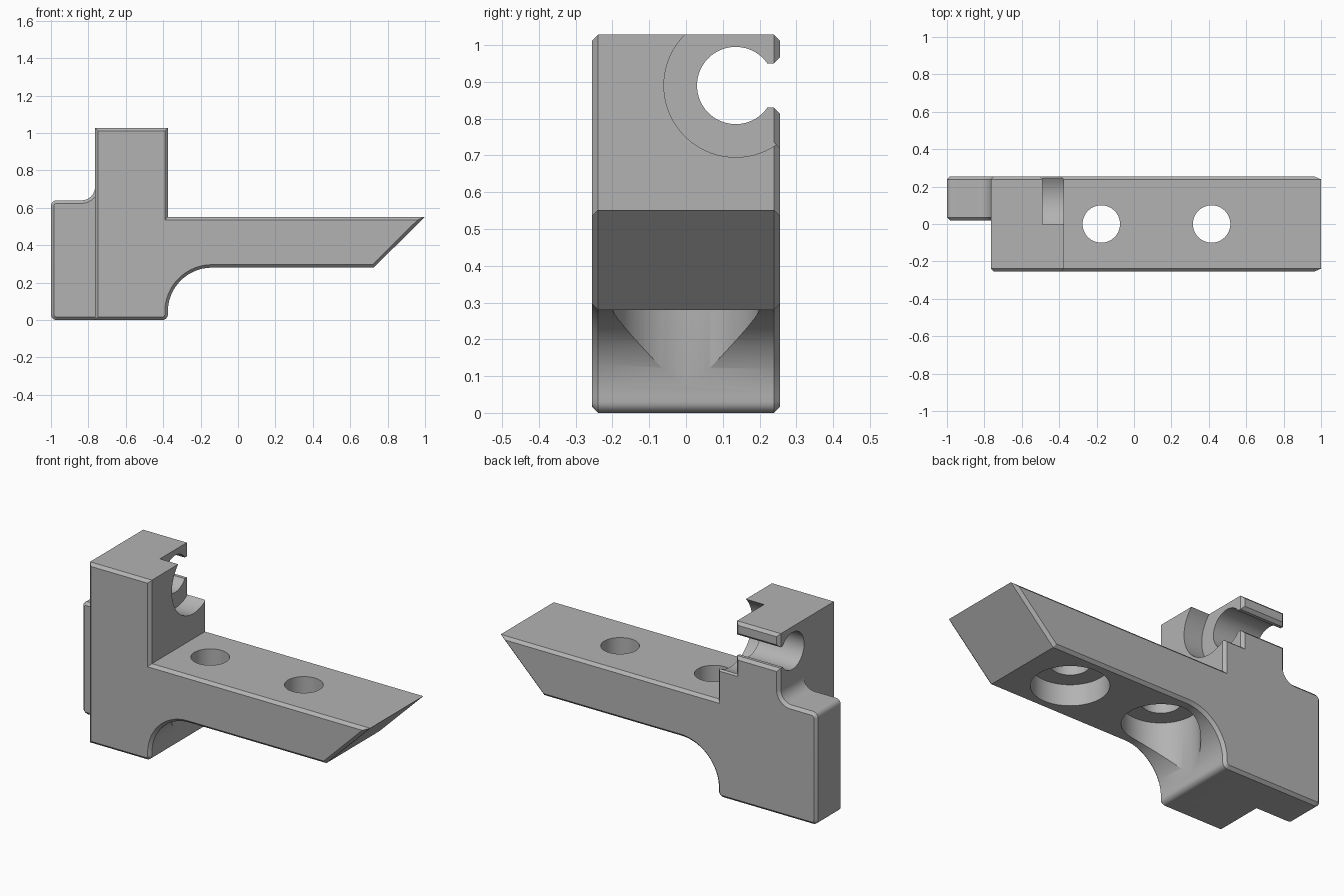
import bpy, bmesh
from math import sin, cos, radians, pi
from mathutils import Matrix

if "Cube" in bpy.data.objects:
    bpy.data.objects.remove(bpy.data.objects["Cube"], do_unlink=True)

CHAMFER = 0.016
BACK = 0.255

grey = bpy.data.materials.new("plain grey")
grey.use_nodes = True
grey.diffuse_color = (0.45, 0.45, 0.45, 1)
grey.node_tree.nodes["Principled BSDF"].inputs["Base Color"].default_value = grey.diffuse_color


def arc(cx, cz, r, start, end, steps=12):
    """Points along an arc in the x-z plane, angles in degrees."""
    angles = [radians(start + (end - start) * i / steps) for i in range(steps + 1)]
    return [(cx + r * cos(a), cz + r * sin(a)) for a in angles]


def finish(bm, name):
    bmesh.ops.recalc_face_normals(bm, faces=bm.faces[:])
    mesh = bpy.data.meshes.new(name)
    bm.to_mesh(mesh)
    bm.free()
    mesh.materials.append(grey)
    obj = bpy.data.objects.new(name, mesh)
    bpy.context.collection.objects.link(obj)
    return obj


def chamfered_plate(name, profile, y0, y1):
    """Extrude an x-z profile along y, with a chamfer round both ends."""
    bm = bmesh.new()
    rings = [[bm.verts.new((x, y, z)) for x, z in profile]
             for y in (y0 + CHAMFER, y1 - CHAMFER)]
    caps = [bm.faces.new(ring) for ring in rings]
    n = len(profile)
    for i in range(n):
        j = (i + 1) % n
        bm.faces.new((rings[0][i], rings[0][j], rings[1][j], rings[1][i]))
    bmesh.ops.recalc_face_normals(bm, faces=bm.faces[:])
    for cap in caps:
        bmesh.ops.inset_region(bm, faces=[cap], thickness=CHAMFER, depth=CHAMFER,
                               use_even_offset=True, use_boundary=True)
    return finish(bm, name)


def cylinder(name, r, axis, centre, low, high):
    """Cylinder along x or z between low and high; centre gives the other two axes."""
    bm = bmesh.new()
    bmesh.ops.create_cone(bm, cap_ends=True, segments=72, radius1=r, radius2=r,
                          depth=high - low)
    mid = (low + high) / 2
    if axis == "x":
        move = Matrix.Translation((mid, *centre)) @ Matrix.Rotation(pi / 2, 4, "Y")
    else:
        move = Matrix.Translation((*centre, mid))
    bmesh.ops.transform(bm, matrix=move, verts=bm.verts[:])
    return finish(bm, name)


def flared_slot(name, x0, x1, z0, z1, y0):
    """Slot open to the back, widening through the chamfer depth."""
    bm = bmesh.new()
    rings = []
    for y, g in ((y0, 0), (BACK - CHAMFER, 0), (BACK + CHAMFER, 2 * CHAMFER)):
        rings.append([bm.verts.new((x, y, z)) for x, z in
                      ((x0 - g, z0 - g), (x1 + g, z0 - g), (x1 + g, z1 + g), (x0 - g, z1 + g))])
    for a, b in zip(rings, rings[1:]):
        for i in range(4):
            j = (i + 1) % 4
            bm.faces.new((a[i], a[j], b[j], b[i]))
    bm.faces.new(rings[0])
    bm.faces.new(rings[-1])
    return finish(bm, name)


def combine(target, other, operation):
    mod = target.modifiers.new(operation.lower(), "BOOLEAN")
    mod.object = other
    mod.operation = operation
    mod.solver = "EXACT"
    bpy.context.view_layer.objects.active = target
    bpy.ops.object.modifier_apply(modifier=mod.name)
    bpy.data.objects.remove(other, do_unlink=True)


# Upright post and arm with an undercut tip
bracket = chamfered_plate("bracket_body", (
    [(-0.765, 0)]
    + arc(-0.405, 0.03, 0.03, -90, 0, 6)
    + arc(-0.14, 0.045, 0.235, 180, 90, 24)
    + [(0.725, 0.28), (1, 0.552), (-0.375, 0.552), (-0.375, 1.028), (-0.765, 1.028)]
), -BACK, BACK)

# Side flange blended into the post
flange = chamfered_plate("side_flange", (
    arc(-0.97, 0.03, 0.03, 270, 180, 6)
    + arc(-0.97, 0.61, 0.03, 180, 90, 6)
    + arc(-0.835, 0.71, 0.07, -90, 0, 10)
    + [(-0.6, 0.71), (-0.6, 0)]
), 0.02, BACK)
combine(bracket, flange, "UNION")

# Clip bore with its counterbore, rear slot and chamfered notch
bore = (0.135, 0.89)
combine(bracket, cylinder("clip_bore", 0.105, "x", bore, -1.2, 0), "DIFFERENCE")
combine(bracket, cylinder("clip_counterbore", 0.195, "x", bore, -0.49, 0), "DIFFERENCE")
combine(bracket, flared_slot("clip_slot", -0.9, -0.2, 0.83, 0.95, 0.16), "DIFFERENCE")
combine(bracket, flared_slot("clip_notch", -0.49, -0.2, 0.736, 1.2, 0.23), "DIFFERENCE")

# Two bolt holes, counterbored from below
for x in (-0.175, 0.415):
    combine(bracket, cylinder("bolt_hole", 0.1, "z", (x, 0), 0.2, 0.8), "DIFFERENCE")
    combine(bracket, cylinder("bolt_counterbore", 0.198, "z", (x, 0), -0.1, 0.4), "DIFFERENCE")

# Smooth curved walls, crisp edges
bpy.ops.object.select_all(action="DESELECT")
bracket.select_set(True)
bpy.context.view_layer.objects.active = bracket
bpy.ops.object.shade_smooth_by_angle(angle=radians(25))
